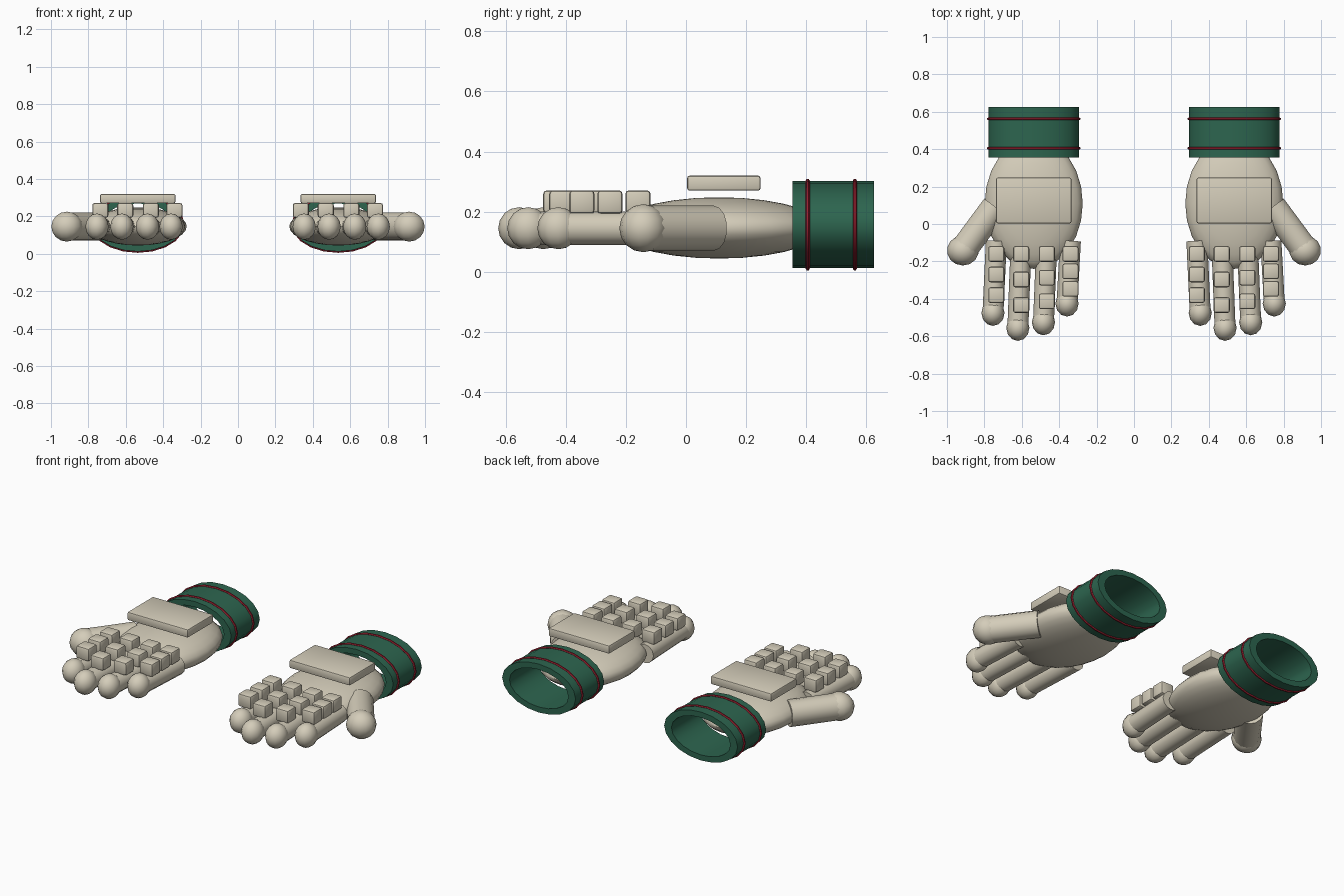
import bpy, bmesh, math
from mathutils import Vector, Matrix

if "Cube" in bpy.data.objects:
    bpy.data.objects.remove(bpy.data.objects["Cube"])


def material(name, rgb):
    m = bpy.data.materials.new(name)
    m.diffuse_color = (*rgb, 1)
    m.use_nodes = True
    m.node_tree.nodes["Principled BSDF"].inputs["Base Color"].default_value = m.diffuse_color
    return m


BONE = material("bone", (0.66, 0.61, 0.49))
GREEN = material("dark green", (0.026, 0.130, 0.078))
RED = material("dark red", (0.32, 0.015, 0.03))


def finish(name, bm, mat, angle=40):
    bmesh.ops.recalc_face_normals(bm, faces=bm.faces)
    me = bpy.data.meshes.new(name)
    bm.to_mesh(me)
    bm.free()
    me.materials.append(mat)
    ob = bpy.data.objects.new(name, me)
    bpy.context.collection.objects.link(ob)
    bpy.ops.object.select_all(action='DESELECT')
    ob.select_set(True)
    bpy.context.view_layer.objects.active = ob
    bpy.ops.object.shade_smooth_by_angle(angle=math.radians(angle))
    return ob


def ellipsoid(name, centre, radii, mat, seg=12, rings=8):
    bm = bmesh.new()
    bmesh.ops.create_uvsphere(bm, u_segments=seg, v_segments=rings, radius=1)
    bmesh.ops.transform(bm, verts=bm.verts,
                        matrix=Matrix.Translation(centre) @ Matrix.Diagonal((*radii, 1)))
    return finish(name, bm, mat)


def rod(name, a, b, r, mat, seg=12):
    a, b = Vector(a), Vector(b)
    bm = bmesh.new()
    bmesh.ops.create_cone(bm, cap_ends=True, segments=seg, radius1=r, radius2=r,
                          depth=(b - a).length)
    rot = (b - a).to_track_quat('Z', 'Y').to_matrix().to_4x4()
    bmesh.ops.transform(bm, verts=bm.verts, matrix=Matrix.Translation((a + b) / 2) @ rot)
    return finish(name, bm, mat)


def plate(name, centre, size, mat, bevel):
    bm = bmesh.new()
    bmesh.ops.create_cube(bm, size=1)
    bmesh.ops.transform(bm, verts=bm.verts,
                        matrix=Matrix.Translation(centre) @ Matrix.Diagonal((*size, 1)))
    bmesh.ops.bevel(bm, geom=bm.edges[:], offset=bevel, segments=2, affect='EDGES', profile=0.5)
    return finish(name, bm, mat)


def oval_ring(name, centre, profile, mat, seg=20):
    """Sweep a closed profile of (y, x radius, z radius) round the y axis."""
    bm = bmesh.new()
    loops = []
    for i in range(seg):
        t = 2 * math.pi * i / seg
        loops.append([bm.verts.new((centre[0] + rx * math.cos(t), y, centre[1] + rz * math.sin(t)))
                      for y, rx, rz in profile])
    n = len(profile)
    for i in range(seg):
        a, b = loops[i], loops[(i + 1) % seg]
        for j in range(n):
            bm.faces.new((a[j], a[(j + 1) % n], b[(j + 1) % n], b[j]))
    return finish(name, bm, mat)


FINGER_X = (-0.20, -0.067, 0.07, 0.196)      # base offsets from hand centre
FINGER_TIP = (-0.475, -0.555, -0.525, -0.425)
Z = 0.145

for side, s in (("left", -1), ("right", 1)):
    cx = s * 0.536
    # Palm
    ellipsoid(f"{side}_palm", (cx, 0.11, 0.146), (0.262, 0.35, 0.102), BONE, 24, 14)
    # Plate over the back of the hand
    plate(f"{side}_back_plate", (cx, 0.126, 0.295), (0.402, 0.244, 0.05), BONE, 0.008)

    # Fingers with round tips and three knuckle plates each
    for k, (dx, ty) in enumerate(zip(FINGER_X, FINGER_TIP), 1):
        x = cx + dx
        tip = (x + s * 0.018, ty, Z)
        rod(f"{side}_finger_{k}", (x, -0.09, Z), tip, 0.056, BONE)
        ellipsoid(f"{side}_fingertip_{k}", tip, (0.062, 0.07, 0.07), BONE)
        step = (ty + 0.145) / 3
        for p in range(3):
            plate(f"{side}_finger_{k}_plate_{p + 1}", (x, -0.16 + step * p, 0.232),
                  (0.086, 0.084, 0.078), BONE, 0.012)

    # Thumb on the outer side
    tip = (s * 0.915, -0.142, Z)
    rod(f"{side}_thumb", (s * 0.742, 0.092, Z), tip, 0.075, BONE, 14)
    ellipsoid(f"{side}_thumb_tip", tip, (0.085, 0.08, 0.08), BONE, 14, 8)

    # Hollow oval cuff
    oval_ring(f"{side}_cuff", (cx, 0.157),
              [(0.355, 0.243, 0.145), (0.625, 0.243, 0.145),
               (0.625, 0.195, 0.112), (0.355, 0.195, 0.112)], GREEN)
    # Thin trim rings
    for k, y in enumerate((0.405, 0.562), 1):
        r = 0.007
        prof = [(y + r * math.cos(a), 0.244 + r * math.sin(a), 0.146 + r * math.sin(a))
                for a in (math.pi / 3 * i for i in range(6))]
        oval_ring(f"{side}_cuff_trim_{k}", (cx, 0.157), prof, RED)
